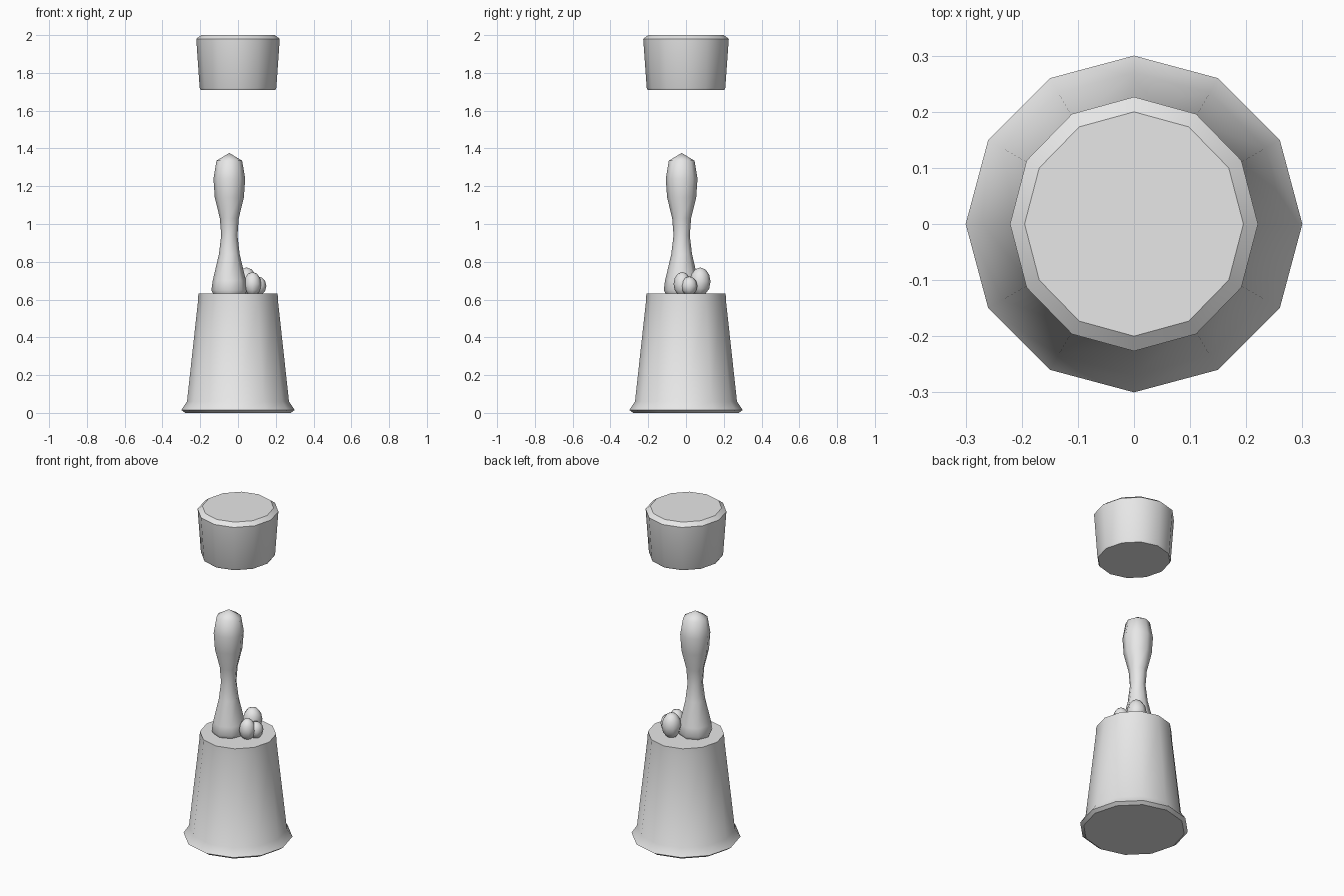
import bpy, bmesh, math

if "Cube" in bpy.data.objects:
    bpy.data.objects.remove(bpy.data.objects["Cube"])

grey = bpy.data.materials.new("pale grey")
grey.diffuse_color = (0.8, 0.8, 0.8, 1)
grey.use_nodes = True
grey.node_tree.nodes["Principled BSDF"].inputs["Base Color"].default_value = grey.diffuse_color


def finish(name, bm, angle):
    bmesh.ops.recalc_face_normals(bm, faces=bm.faces)
    mesh = bpy.data.meshes.new(name)
    bm.to_mesh(mesh)
    bm.free()
    obj = bpy.data.objects.new(name, mesh)
    bpy.context.collection.objects.link(obj)
    mesh.materials.append(grey)
    bpy.ops.object.select_all(action='DESELECT')
    bpy.context.view_layer.objects.active = obj
    obj.select_set(True)
    bpy.ops.object.shade_smooth_by_angle(angle=math.radians(angle))
    return obj


def lathe(name, profile, sides, centre=(0, 0), y_scale=1.0, angle=35):
    """Stack rings of (radius, z) and cap both ends; radius 0 makes a point."""
    bm = bmesh.new()
    rings = []
    for r, z in profile:
        n = 1 if r == 0 else sides
        rings.append([bm.verts.new((centre[0] + r * math.cos(2 * math.pi * i / sides),
                                    centre[1] + r * y_scale * math.sin(2 * math.pi * i / sides), z))
                      for i in range(n)])
    for a, b in zip(rings, rings[1:]):
        for i in range(sides):
            j = (i + 1) % sides
            if len(b) == 1:
                bm.faces.new((a[i], a[j], b[0]))
            else:
                bm.faces.new((a[i], a[j], b[j], b[i]))
    for ring in (rings[0], rings[-1]):
        if len(ring) > 1:
            bm.faces.new(ring)
    return finish(name, bm, angle)


# Flared lamp base
lathe("base", [(0.28, 0.0), (0.30, 0.015), (0.27, 0.06), (0.212, 0.59), (0.21, 0.632)], 12)

# Floating cap
lathe("cap", [(0.198, 1.71), (0.203, 1.72), (0.221, 1.98), (0.195, 2.0)], 12, y_scale=1.025)

# Tall rising wax column
lathe("wax_column", [(0.085, 0.63), (0.095, 0.65), (0.088, 0.70), (0.055, 0.84), (0.043, 0.94),
                     (0.05, 1.03), (0.077, 1.14), (0.084, 1.24), (0.068, 1.335), (0, 1.376)],
      8, centre=(-0.046, -0.023), angle=60)

# Small wax blobs resting on the base
for i, (x, y, z, r, h) in enumerate([(0.045, 0.075, 0.695, 0.055, 0.075),
                                     (0.077, -0.02, 0.682, 0.046, 0.064),
                                     (0.107, 0.017, 0.672, 0.043, 0.05)]):
    bm = bmesh.new()
    bmesh.ops.create_uvsphere(bm, u_segments=8, v_segments=6, radius=1)
    for v in bm.verts:
        v.co = (x + v.co.x * r, y + v.co.y * r, z + v.co.z * h)
    finish(f"wax_blob_{i + 1}", bm, 60)
